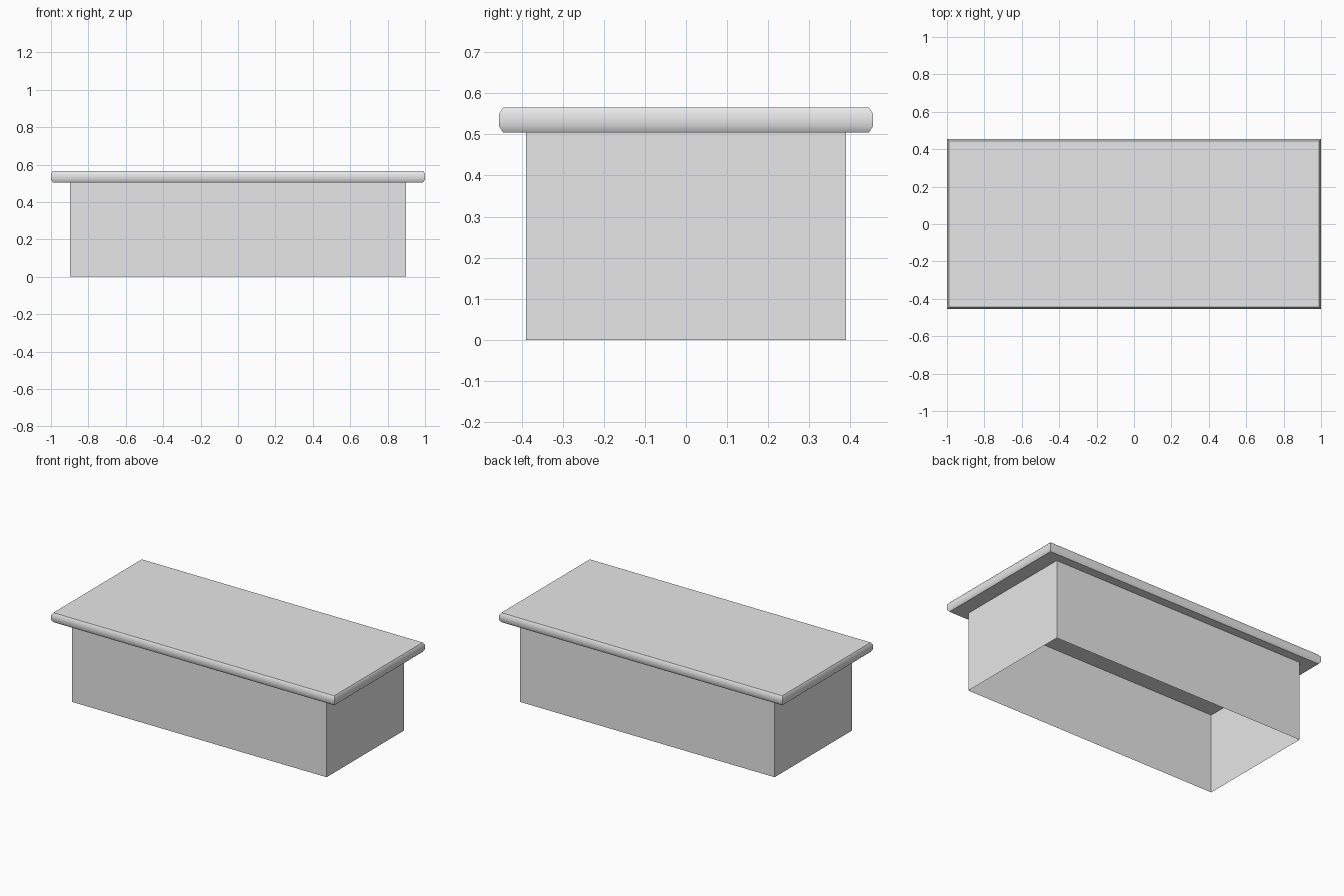
import bpy
import bmesh
import math

cube = bpy.data.objects.get("Cube")
if cube:
    bpy.data.objects.remove(cube, do_unlink=True)

grey = bpy.data.materials.new("light_grey")
grey.use_nodes = True
colour = (0.8, 0.8, 0.8, 1)
grey.diffuse_color = colour
grey.node_tree.nodes["Principled BSDF"].inputs["Base Color"].default_value = colour


def loft(name, rings, cap_bottom=True, cap_top=True):
    """Stack rectangles given as (half width, half depth, height)."""
    bm = bmesh.new()
    loops = [[bm.verts.new((sx * hx, sy * hy, z))
              for sx, sy in ((-1, -1), (1, -1), (1, 1), (-1, 1))]
             for hx, hy, z in rings]
    for low, high in zip(loops, loops[1:]):
        for i in range(4):
            j = (i + 1) % 4
            bm.faces.new((low[i], low[j], high[j], high[i]))
    if cap_bottom:
        bm.faces.new(loops[0][::-1])
    if cap_top:
        bm.faces.new(loops[-1])
    mesh = bpy.data.meshes.new(name)
    bm.to_mesh(mesh)
    bm.free()
    mesh.materials.append(grey)
    obj = bpy.data.objects.new(name, mesh)
    bpy.context.collection.objects.link(obj)
    return obj


# Thin-walled base, open underneath
loft("base_walls", [(0.897, 0.389, 0), (0.897, 0.389, 0.505)],
     cap_bottom=False, cap_top=False)

# Overhanging top with a softened, mitred edge
bottom, top, bevel = 0.505, 0.565, 0.01
rise = 0.015
rings = [(1 - inset, 0.455 - inset, z) for inset, z in (
    (bevel, bottom), (0, bottom + rise), (0, top - rise), (bevel, top))]
slab = loft("top_slab", rings)

bpy.ops.object.select_all(action="DESELECT")
slab.select_set(True)
bpy.context.view_layer.objects.active = slab
bpy.ops.object.shade_smooth_by_angle(angle=math.radians(50))
